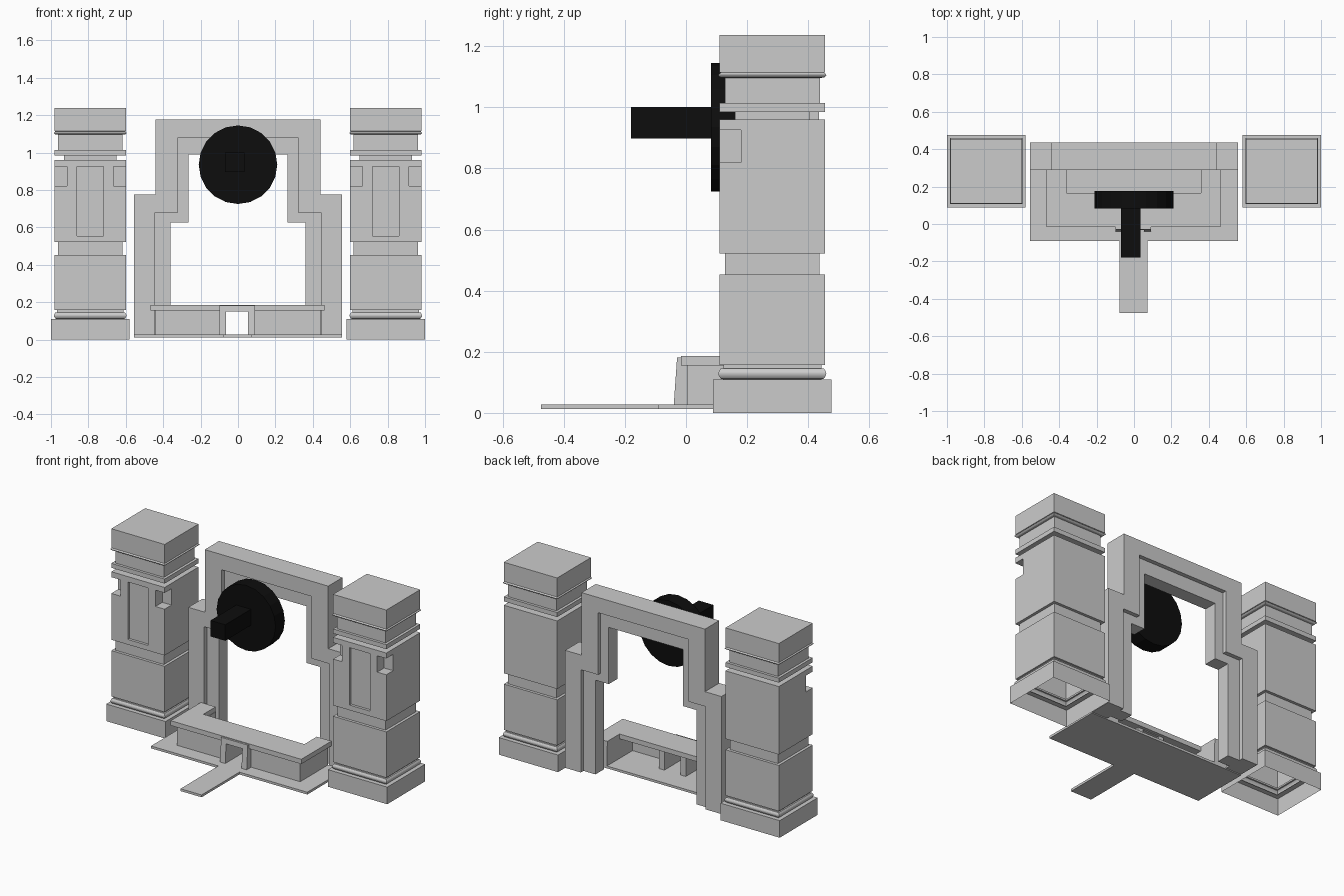
import bpy, bmesh, math
from mathutils import Matrix

if "Cube" in bpy.data.objects:
    bpy.data.objects.remove(bpy.data.objects["Cube"])

black = bpy.data.materials.new("black_metal")
black.diffuse_color = (0.004, 0.004, 0.004, 1)
black.use_nodes = True
black.node_tree.nodes["Principled BSDF"].inputs["Base Color"].default_value = black.diffuse_color


def finish(name, bm, mat=None):
    bmesh.ops.recalc_face_normals(bm, faces=bm.faces)
    me = bpy.data.meshes.new(name)
    bm.to_mesh(me)
    bm.free()
    ob = bpy.data.objects.new(name, me)
    bpy.context.collection.objects.link(ob)
    if mat:
        me.materials.append(mat)
    return ob


def add_box(bm, x0, x1, y0, y1, z0, z1):
    m = Matrix.Translation(((x0 + x1) / 2, (y0 + y1) / 2, (z0 + z1) / 2)) @ \
        Matrix.Diagonal((x1 - x0, y1 - y0, z1 - z0, 1))
    bmesh.ops.create_cube(bm, size=1, matrix=m)


def box(name, *dims, mat=None):
    bm = bmesh.new()
    add_box(bm, *dims)
    return finish(name, bm, mat)


def prism(name, pts, vec):
    """Extrude an outline of 3D points along vec."""
    bm = bmesh.new()
    f = bm.faces.new([bm.verts.new(p) for p in pts])
    g = bmesh.ops.extrude_face_region(bm, geom=[f])
    bmesh.ops.translate(bm, vec=vec, verts=[v for v in g["geom"] if isinstance(v, bmesh.types.BMVert)])
    return finish(name, bm)


# Pillars: stacked square outline as (inset, height), open underneath
PX, PY, HX, HY = 0.79, 0.2825, 0.19, 0.1725
bead = lambda z0, z1, d: [(d - 0.008 * math.sin(math.pi * i / 6), z0 + (z1 - z0) * i / 6) for i in range(7)]
profile = [(-0.021, 0), (-0.021, 0.11), (0.012, 0.11)] + bead(0.112, 0.145, 0.004) + [
    (0.012, 0.146), (0.012, 0.157), (0, 0.157), (0, 0.452), (0.018, 0.452), (0.018, 0.522),
    (0, 0.522), (0, 0.96), (0.05, 0.96), (0.05, 0.985), (0, 0.985), (0, 1.014),
    (0.017, 1.014), (0.017, 1.096)] + bead(1.097, 1.113, 0.004) + [(0, 1.114), (0, 1.237)]


def pillar(name, cx):
    bm = bmesh.new()
    rings = [[bm.verts.new((cx + sx * (HX - d), PY + sy * (HY - d), z))
              for sx, sy in ((-1, -1), (1, -1), (1, 1), (-1, 1))] for d, z in profile]
    for a, b in zip(rings, rings[1:]):
        for i in range(4):
            j = (i + 1) % 4
            bm.faces.new((a[i], a[j], b[j], b[i]))
    bm.faces.new(rings[-1])
    bm.faces.new(rings[0][::-1])
    ob = finish(name, bm)
    # corner notches and sunken front panel
    cb = bmesh.new()
    for s in (-1, 1):
        a, b = sorted((cx + s * 0.125, cx + s * 0.25))
        add_box(cb, a, b, 0.05, 0.18, 0.82, 0.925)
    add_box(cb, cx - 0.072, cx + 0.072, 0.05, 0.127, 0.555, 0.925)
    cutter = finish(name + "_cutter", cb)
    cutter.hide_render = True
    mod = ob.modifiers.new("cut", "BOOLEAN")
    mod.operation = "DIFFERENCE"
    mod.solver = "EXACT"
    mod.object = cutter
    bpy.context.view_layer.objects.active = ob
    bpy.ops.object.modifier_apply(modifier=mod.name)
    bpy.data.objects.remove(cutter)
    # remove the underside so the pillar is hollow
    bm = bmesh.new()
    bm.from_mesh(ob.data)
    low = [f for f in bm.faces if all(v.co.z < 1e-4 for v in f.verts)]
    bmesh.ops.delete(bm, geom=low, context="FACES")
    bm.to_mesh(ob.data)
    bm.free()


pillar("left_pillar", -PX)
pillar("right_pillar", PX)


# Stepped arch: outer band, and a thinner recessed inner band
def arch(name, outer, inner, y0, y1):
    def path(w1, h1, w2, h2):
        right = [(w1, 0.018), (w1, h1), (w2, h1), (w2, h2)]
        return right + [(-x, z) for x, z in right[::-1]]
    pts = path(*outer) + path(*inner)[::-1]
    prism(name, [(x, y0, z) for x, z in pts], (0, y1 - y0, 0))


arch("arch_outer_band", (0.557, 0.775, 0.44, 1.178), (0.445, 0.68, 0.322, 1.08), 0.29, 0.435)
arch("arch_inner_band", (0.445, 0.68, 0.322, 1.08), (0.36, 0.625, 0.265, 0.99), 0.32, 0.408)

# Floor plate with forward tongue
floor = [(-0.557, 0.29), (-0.557, -0.09), (-0.077, -0.09), (-0.077, -0.475),
         (0.073, -0.475), (0.073, -0.09), (0.557, -0.09), (0.557, 0.29)]
prism("floor_plate", [(x, y, 0.012) for x, y in floor], (0, 0, 0.015))

# U-shaped ledge
ledge = [(-0.468, 0.29), (-0.468, -0.017), (0.463, -0.017), (0.463, 0.29),
         (0.358, 0.29), (0.358, 0.165), (-0.362, 0.165), (-0.362, 0.29)]
prism("ledge", [(x, y, 0.155) for x, y in ledge], (0, 0, 0.031))

# Low wall under the ledge
for side, s in (("left", -1), ("right", 1)):
    a, b = sorted((s * 0.09, s * 0.44))
    box(side + "_low_wall", a, b, 0.005, 0.03, 0.027, 0.155)
    a, b = sorted((s * 0.36, s * 0.44))
    box(side + "_low_wall_end", a, b, 0.03, 0.29, 0.027, 0.155)

# Small doorway with sloping front and side walls
slope = lambda z: -0.04 + (z - 0.027) * 0.07
for name, x0, w, z0, z1, back in (("door_left_side", -0.1, 0.037, 0.027, 0.15, 0.145),
                                  ("door_right_side", 0.053, 0.037, 0.027, 0.15, 0.145),
                                  ("door_lintel", -0.1, 0.19, 0.15, 0.182, 0.145)):
    prism(name, [(x0, slope(z0), z0), (x0, back, z0), (x0, back, z1), (x0, slope(z1), z1)], (w, 0, 0))

# Black wheel and beam
bm = bmesh.new()
bmesh.ops.create_cone(bm, cap_ends=True, segments=20, radius1=0.21, radius2=0.21, depth=0.095,
                      matrix=Matrix.Translation((0, 0.1295, 0.935)) @ Matrix.Rotation(math.pi / 2, 4, "X"))
finish("wheel", bm, black)
box("beam", -0.07, 0.035, -0.18, 0.09, 0.897, 1.0, mat=black)
